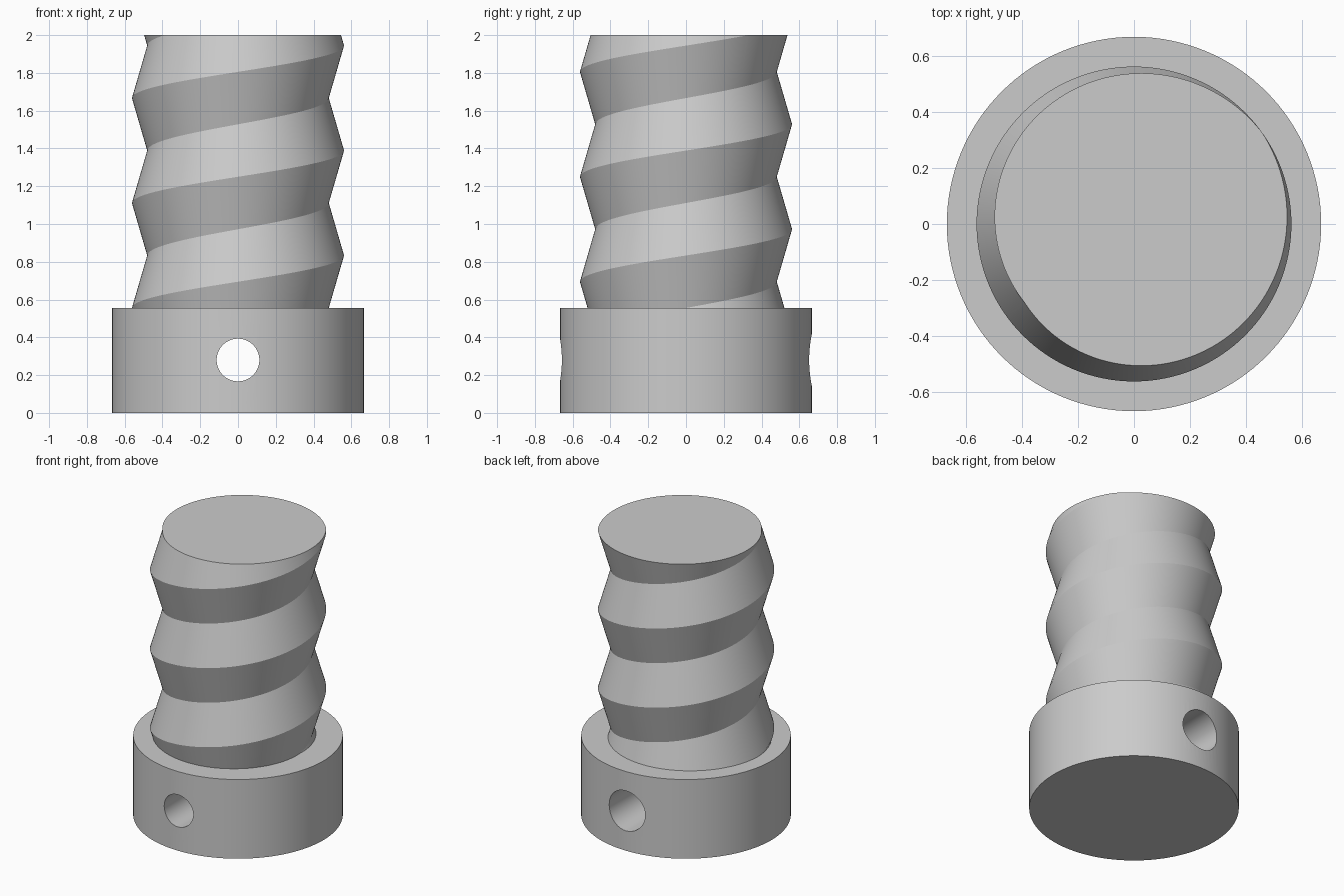
import bpy
import bmesh
from math import cos, sin, tau, radians
from mathutils import Matrix

cube = bpy.data.objects.get("Cube")
if cube:
    bpy.data.objects.remove(cube, do_unlink=True)

COLLAR_R, COLLAR_H, TOP = 0.667, 0.556, 2.0
CREST_R, ROOT_R, PITCH = 0.561, 0.48, 5 / 9
CREST_START = 1.5 * PITCH      # crest height on the +x side
SEG = 128

grey = bpy.data.materials.new("plain grey")
grey.use_nodes = True
grey.diffuse_color = (0.6, 0.6, 0.6, 1)
grey.node_tree.nodes["Principled BSDF"].inputs["Base Color"].default_value = (0.6, 0.6, 0.6, 1)


def make_object(name, bm):
    bmesh.ops.recalc_face_normals(bm, faces=bm.faces)
    mesh = bpy.data.meshes.new(name)
    bm.to_mesh(mesh)
    bm.free()
    mesh.materials.append(grey)
    obj = bpy.data.objects.new(name, mesh)
    bpy.context.collection.objects.link(obj)
    return obj


def activate(obj):
    bpy.ops.object.select_all(action='DESELECT')
    obj.select_set(True)
    bpy.context.view_layer.objects.active = obj


def smooth(obj):
    activate(obj)
    bpy.ops.object.shade_smooth_by_angle(angle=radians(22))


def cone(r1, r2, depth, matrix):
    bm = bmesh.new()
    bmesh.ops.create_cone(bm, cap_ends=True, segments=SEG, radius1=r1,
                          radius2=r2, depth=depth, matrix=matrix)
    return bm


# Round collar with a tapered cross hole, wider at the back
collar = make_object("collar", cone(COLLAR_R, COLLAR_R, COLLAR_H,
                                    Matrix.Translation((0, 0, COLLAR_H / 2))))
cutter = make_object("pin_hole_cutter", cone(
    0.11, 0.143, 1.6,
    Matrix.Translation((0, 0, 0.28)) @ Matrix.Rotation(radians(-90), 4, 'X')))
cutter.hide_render = True
cut = collar.modifiers.new("pin_hole", 'BOOLEAN')
cut.operation = 'DIFFERENCE'
cut.solver = 'EXACT'
cut.object = cutter
activate(collar)
bpy.ops.object.modifier_apply(modifier=cut.name)
bpy.data.objects.remove(cutter, do_unlink=True)
smooth(collar)

# Threaded shaft: two flanks swept along a helix, trimmed flat at both ends
bm = bmesh.new()
TURNS = 6


def helix(radius, z, turns):
    return [bm.verts.new((radius * cos(tau * i / SEG), radius * sin(tau * i / SEG),
                          z + PITCH * i / SEG)) for i in range(turns * SEG + 1)]


low = CREST_START - 2 * PITCH
crest = helix(CREST_R, low, TURNS + 1)
root = helix(ROOT_R, low + PITCH / 2, TURNS)
for i in range(TURNS * SEG):
    j = i + SEG
    bm.faces.new((crest[i], crest[i + 1], root[i + 1], root[i]))
    bm.faces.new((root[i], root[i + 1], crest[j + 1], crest[j]))

for height, direction in ((COLLAR_H - 0.01, -1), (TOP, 1)):
    result = bmesh.ops.bisect_plane(
        bm, geom=bm.verts[:] + bm.edges[:] + bm.faces[:], dist=1e-6,
        plane_co=(0, 0, height), plane_no=(0, 0, direction), clear_outer=True)
    rim = [e for e in result["geom_cut"] if isinstance(e, bmesh.types.BMEdge)]
    bmesh.ops.edgeloop_fill(bm, edges=rim)
smooth(make_object("threaded_shaft", bm))
